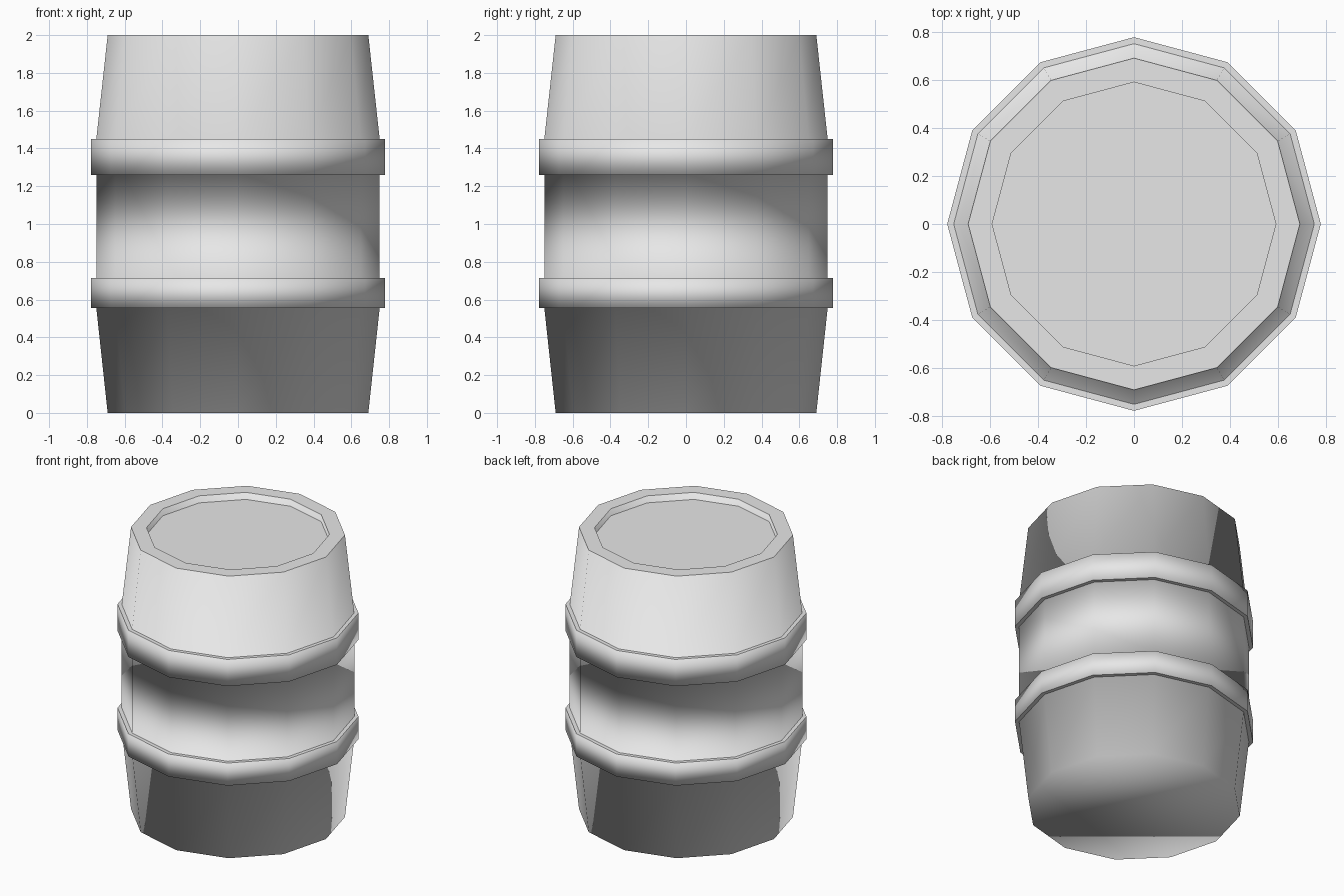
import bpy
import bmesh
import math

if "Cube" in bpy.data.objects:
    bpy.data.objects.remove(bpy.data.objects["Cube"], do_unlink=True)

SIDES = 12
END, BELLY, HOOP, LID = 0.69, 0.75, 0.777, 0.59

# Single flat grey
grey = bpy.data.materials.new("light_grey")
grey.use_nodes = True
colour = (0.8, 0.8, 0.8, 1)
grey.diffuse_color = colour
grey.node_tree.nodes["Principled BSDF"].inputs["Base Color"].default_value = colour

# Barrel outline from base to recessed lid, as (radius, height)
profile = [(END, 0)]
for low, high in ((0.555, 0.715), (1.26, 1.45)):
    profile += [(BELLY, low), (HOOP, low), (HOOP, high), (BELLY, high)]
profile += [(END, 2), (LID, 2), (LID, 1.95)]

bm = bmesh.new()


def ring(radius, z):
    angles = [math.tau * i / SIDES for i in range(SIDES)]
    return [bm.verts.new((radius * math.cos(a), radius * math.sin(a), z)) for a in angles]


# Staves and hoops wrapped around the outline
rings = [ring(r, z) for r, z in profile]
for lower, upper in zip(rings, rings[1:]):
    for i in range(SIDES):
        j = (i + 1) % SIDES
        bm.faces.new((lower[i], lower[j], upper[j], upper[i]))

# Base and lid
base = bm.faces.new(rings[0][::-1])
lid = bm.faces.new(rings[-1])
bm.normal_update()

# Rounded walls and base; flat ledges, rim and lid
for face in bm.faces:
    face.smooth = face is base or abs(face.normal.z) < 0.5

mesh = bpy.data.meshes.new("barrel")
bm.to_mesh(mesh)
bm.free()
mesh.materials.append(grey)

# Soft wall normals that blend into the neighbouring ledges
soft = [v.normal.copy() for v in mesh.vertices]
normals = []
for poly in mesh.polygons:
    for v in poly.vertices:
        normals.append(soft[v] if poly.use_smooth else poly.normal.copy())
mesh.normals_split_custom_set(normals)

barrel = bpy.data.objects.new("barrel", mesh)
bpy.context.collection.objects.link(barrel)
